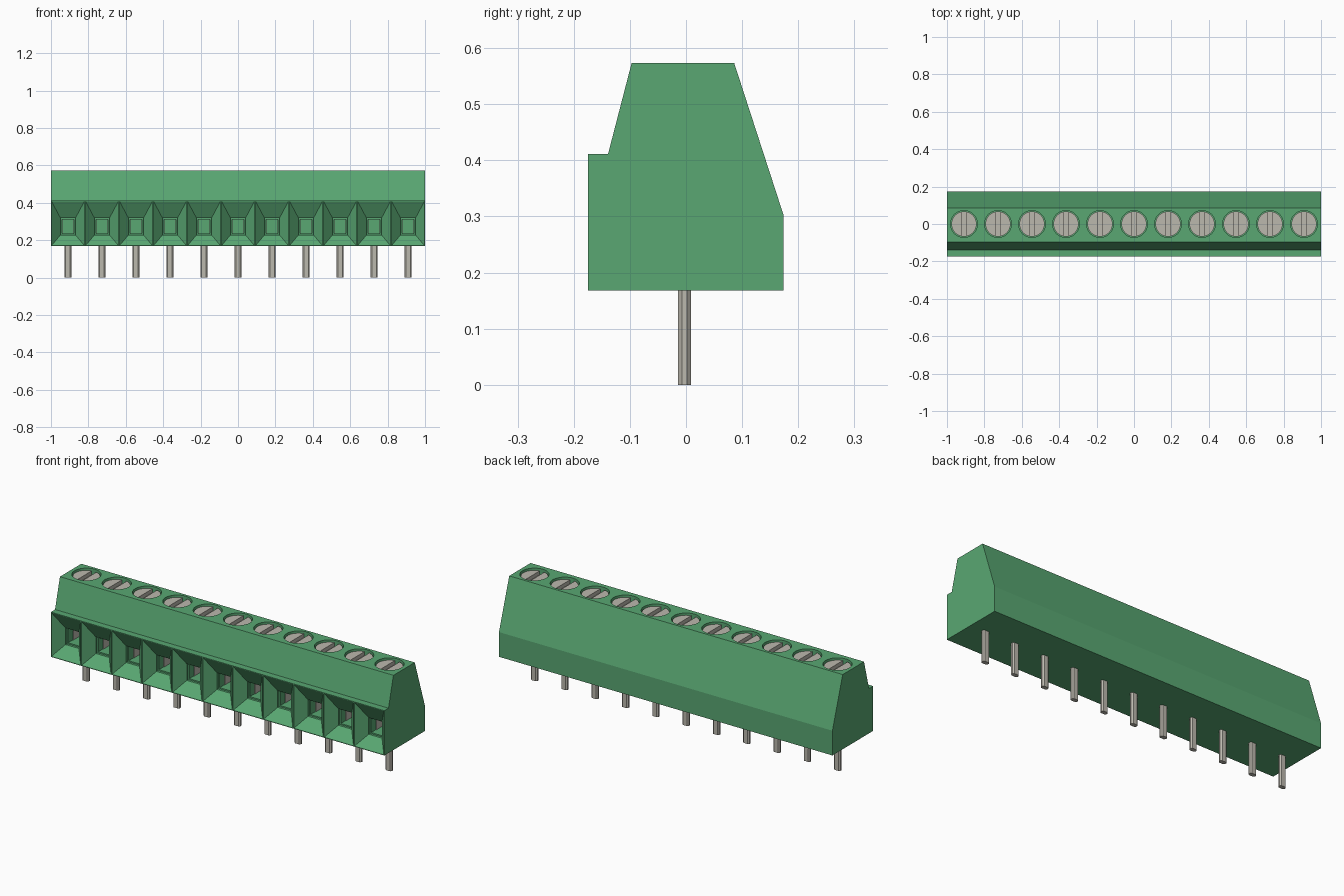
import bpy, bmesh, math
from mathutils import Vector

if "Cube" in bpy.data.objects:
    bpy.data.objects.remove(bpy.data.objects["Cube"], do_unlink=True)

POLES = 11
PITCH = 2 / POLES
CENTRES = [(i - (POLES - 1) / 2) * PITCH for i in range(POLES)]


def material(name, rgb):
    m = bpy.data.materials.new(name)
    m.use_nodes = True
    m.diffuse_color = (*rgb, 1)
    m.node_tree.nodes["Principled BSDF"].inputs["Base Color"].default_value = (*rgb, 1)
    return m


GREEN = material("green plastic", (0.10, 0.39, 0.17))
METAL = material("tinned metal", (0.50, 0.48, 0.42))


def loft(bm, rings):
    """Closed solid through a list of rings with equal point counts."""
    loops = [[bm.verts.new(p) for p in ring] for ring in rings]
    n = len(loops[0])
    for a, b in zip(loops, loops[1:]):
        for k in range(n):
            bm.faces.new((a[k], a[(k + 1) % n], b[(k + 1) % n], b[k]))
    bm.faces.new(loops[0][::-1])
    bm.faces.new(loops[-1])


def prism(bm, points, z0, z1):
    loft(bm, [[(x, y, z) for x, y in points] for z in (z0, z1)])


def circle(radius, cx=0, start=0, end=2 * math.pi, n=32):
    step = (end - start) / n
    return [(cx + radius * math.cos(start + step * k), radius * math.sin(start + step * k))
            for k in range(n)]


def finish(bm, name, mat, smooth=False):
    bmesh.ops.recalc_face_normals(bm, faces=bm.faces[:])
    mesh = bpy.data.meshes.new(name)
    bm.to_mesh(mesh)
    bm.free()
    mesh.materials.append(mat)
    ob = bpy.data.objects.new(name, mesh)
    bpy.context.collection.objects.link(ob)
    bpy.ops.object.select_all(action='DESELECT')
    ob.select_set(True)
    bpy.context.view_layer.objects.active = ob
    if smooth:
        bpy.ops.object.shade_smooth_by_angle(angle=math.radians(30))
    return ob


# Housing: side profile (y, z) extruded along x
profile = [(-0.175, 0.168), (0.174, 0.168), (0.174, 0.302), (0.086, 0.573),
           (-0.097, 0.573), (-0.139, 0.411), (-0.175, 0.411)]
bm = bmesh.new()
loft(bm, [[(x, y, z) for y, z in profile] for x in (-1, 1)])
housing = finish(bm, "housing", GREEN)

# Cutters: wire funnels in the front and screw wells in the top
# Each funnel ring is (y, half width, bottom, top)
FUNNEL = [(-0.19, 0.088, 0.171, 0.408), (-0.175, 0.088, 0.171, 0.408),
          (-0.122, 0.040, 0.228, 0.318), (-0.110, 0.040, 0.228, 0.318),
          (-0.110, 0.033, 0.235, 0.311), (0.05, 0.033, 0.235, 0.311)]
bm = bmesh.new()
for cx in CENTRES:
    loft(bm, [[(cx - w, y, lo), (cx + w, y, lo), (cx + w, y, hi), (cx - w, y, hi)]
              for y, w, lo, hi in FUNNEL])
    prism(bm, circle(0.072, cx), 0.53, 0.6)
cutter = finish(bm, "opening_cutter", GREEN)
cutter.hide_render = True

cut = housing.modifiers.new("openings", 'BOOLEAN')
cut.operation = 'DIFFERENCE'
cut.solver = 'EXACT'
cut.object = cutter
bpy.context.view_layer.objects.active = housing
bpy.ops.object.modifier_apply(modifier="openings")
bpy.data.objects.remove(cutter, do_unlink=True)

RADIUS, SLOT = 0.067, 0.014
tilt = math.acos(SLOT / RADIUS)
for i, cx in enumerate(CENTRES, 1):
    # Slotted screw: a disc carrying two raised segments
    bm = bmesh.new()
    prism(bm, circle(RADIUS, cx), 0.525, 0.542)
    for turn in (0, math.pi):
        arc = circle(RADIUS, cx, turn - tilt, turn + tilt, 20)
        arc.append((cx + RADIUS * math.cos(turn + tilt), RADIUS * math.sin(turn + tilt)))
        prism(bm, arc, 0.542, 0.563)
    finish(bm, f"screw_{i}", METAL, smooth=True)

    # Solder pin with chamfered long edges
    bm = bmesh.new()
    hw, hd, c, y = 0.019, 0.0115, 0.007, -0.0025
    outline = [(hw, hd - c), (hw - c, hd), (c - hw, hd), (-hw, hd - c),
               (-hw, c - hd), (c - hw, -hd), (hw - c, -hd), (hw, c - hd)]
    prism(bm, [(cx + px, y + py) for px, py in outline], 0, 0.175)
    finish(bm, f"pin_{i}", METAL)

    # Clamp plates lining the sides of the wire hole
    bm = bmesh.new()
    for side in (-1, 1):
        a, b = cx + side * 0.034, cx + side * 0.030
        prism(bm, [(a, -0.07), (b, -0.07), (b, 0.05), (a, 0.05)], 0.235, 0.311)
    finish(bm, f"wire_clamp_{i}", METAL)
